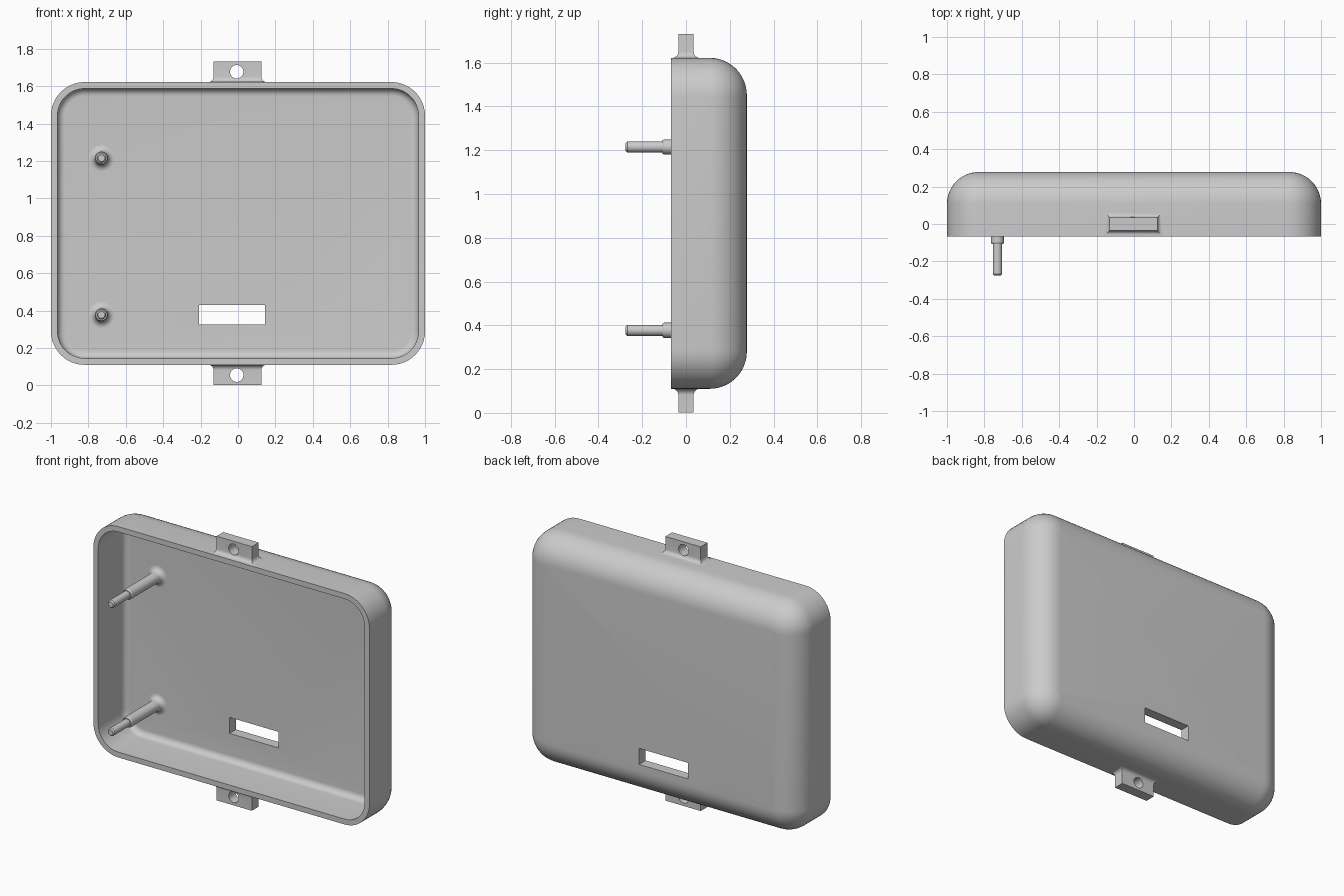
import bpy
import bmesh
from math import sin, cos, pi, radians
from mathutils import Vector

cube = bpy.data.objects.get("Cube")
if cube:
    bpy.data.objects.remove(cube, do_unlink=True)

GREY = (0.6, 0.6, 0.6, 1)
grey = bpy.data.materials.new("light grey plastic")
grey.use_nodes = True
grey.diffuse_color = GREY
shader = grey.node_tree.nodes["Principled BSDF"]
shader.inputs["Base Color"].default_value = GREY
shader.inputs["Roughness"].default_value = 0.6

BOTTOM, TOP = 0.11, 1.622
MID = (BOTTOM + TOP) / 2
FRONT, BACK, FLOOR = -0.068, 0.278, 0.21


def loft(name, rings):
    """Skin closed rings of equal length and cap both ends."""
    bm = bmesh.new()
    loops = [[bm.verts.new(p) for p in ring] for ring in rings]
    for a, b in zip(loops, loops[1:]):
        for i in range(len(a)):
            j = (i + 1) % len(a)
            bm.faces.new((a[i], a[j], b[j], b[i]))
    bm.faces.new(loops[0])
    bm.faces.new(loops[-1])
    bmesh.ops.recalc_face_normals(bm, faces=bm.faces)
    mesh = bpy.data.meshes.new(name)
    bm.to_mesh(mesh)
    bm.free()
    obj = bpy.data.objects.new(name, mesh)
    bpy.context.collection.objects.link(obj)
    mesh.materials.append(grey)
    return obj


def select(obj):
    bpy.ops.object.select_all(action='DESELECT')
    obj.select_set(True)
    bpy.context.view_layer.objects.active = obj


def smooth(obj):
    select(obj)
    bpy.ops.object.shade_smooth_by_angle(angle=radians(30))


def cut(obj, cutter):
    mod = obj.modifiers.new("opening", 'BOOLEAN')
    mod.operation = 'DIFFERENCE'
    mod.solver = 'EXACT'
    mod.object = cutter
    select(obj)
    bpy.ops.object.modifier_apply(modifier=mod.name)
    bpy.data.objects.remove(cutter, do_unlink=True)


def circle(x, y, z, r, n=32):
    """Ring around the y axis."""
    return [Vector((x + r * cos(2 * pi * i / n), y, z + r * sin(2 * pi * i / n)))
            for i in range(n)]


def rounded_rect(inset, y, radius=0.18, seg=12):
    """Case outline moved inwards by inset, at depth y."""
    r = radius - inset
    cx, cz = 1 - radius, (TOP - BOTTOM) / 2 - radius
    ring = []
    for k, (sx, sz) in enumerate([(1, 1), (-1, 1), (-1, -1), (1, -1)]):
        for i in range(seg + 1):
            a = (k + i / seg) * pi / 2
            ring.append((sx * cx + r * cos(a), y, MID + sz * cz + r * sin(a)))
    return ring


def edge_round(wall, y_end, r, seg=12):
    """Quarter round from the side wall to the flat at y_end."""
    arc = [i / seg * pi / 2 for i in range(seg + 1)]
    return [(wall + r - r * cos(a), y_end - r + r * sin(a)) for a in arc]


# Hollow case: inner floor, inner wall, rim, outer wall, rounded back
profile = edge_round(0.035, FLOOR, 0.04, 8)[::-1]
profile += [(0.035, FRONT), (0, FRONT)]
profile += edge_round(0, BACK, 0.17)
case = loft("case_shell", [rounded_rect(i, y) for i, y in profile])

# Rectangular slot through the back
slot = loft("slot_cutter", [[(-0.208, y, 0.325), (0.145, y, 0.325),
                             (0.145, y, 0.43), (-0.208, y, 0.43)] for y in (0.1, 0.4)])
cut(case, slot)
smooth(case)


# Mounting tabs with a flared root and a screw hole
def tab(name, root, out):
    flare = 0.028
    steps = [(flare, -0.015)]
    for i in range(9):
        a = i / 8 * pi / 2
        steps.append((flare * (1 - sin(a)), flare * (1 - cos(a))))
    steps.append((0, 0.109))
    rings = []
    for grow, h in steps:
        x, y, z = 0.128 + grow, 0.035 + grow, root + out * h
        rings.append([(sx * x - 0.003, sy * y, z)
                      for sx, sy in ((1, 1), (-1, 1), (-1, -1), (1, -1))])
    obj = loft(name, rings)
    hole_z = root + out * 0.055
    cut(obj, loft("hole_cutter", [circle(-0.007, y, hole_z, 0.036) for y in (-0.2, 0.2)]))
    smooth(obj)


tab("top_tab", TOP, 1)
tab("bottom_tab", BOTTOM, -1)


# Stepped posts: filleted foot, thick shaft, thin pin
def post(name, x, z):
    fillet, thick, thin = 0.035, 0.035, 0.025
    steps = [(thick + fillet, FLOOR + 0.01)]
    for i in range(9):
        a = i / 8 * pi / 2
        steps.append((thick + fillet * (1 - sin(a)), FLOOR - fillet * (1 - cos(a))))
    steps += [(thick, -0.1), (thick - 0.005, -0.108), (thin, -0.108),
              (thin, -0.268), (thin - 0.007, -0.276)]
    smooth(loft(name, [circle(x, y, z, r) for r, y in steps]))


post("upper_post", -0.73, 1.215)
post("lower_post", -0.73, 0.377)
